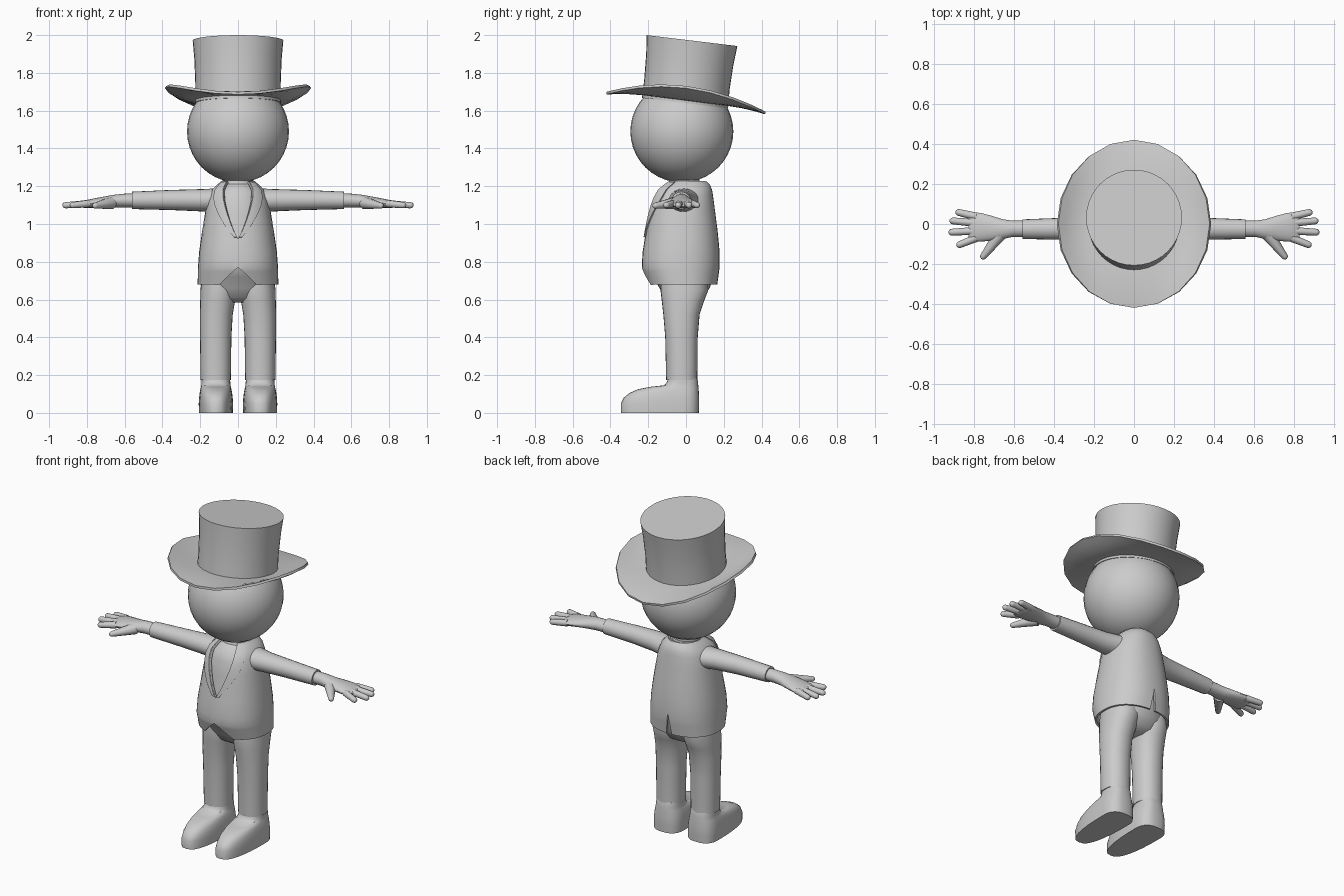
import bpy, bmesh, math
from mathutils import Vector

if "Cube" in bpy.data.objects:
    bpy.data.objects.remove(bpy.data.objects["Cube"])

grey = bpy.data.materials.new("plain grey")
grey.diffuse_color = (0.6, 0.6, 0.6, 1)
grey.use_nodes = True
grey.node_tree.nodes["Principled BSDF"].inputs["Base Color"].default_value = grey.diffuse_color


def loft(name, rings, closed=True, caps=True, mirror=False, thick=0.0, angle=40):
    """Skin a list of point rings, then mirror, thicken and smooth the result."""
    bm = bmesh.new()
    vs = [[bm.verts.new(p) for p in r] for r in rings]
    n = len(rings[0])
    for a, b in zip(vs, vs[1:]):
        for i in range(n if closed else n - 1):
            j = (i + 1) % n
            bm.faces.new((a[i], a[j], b[j], b[i]))
    if closed and caps:
        bm.faces.new(vs[0])
        bm.faces.new(vs[-1])
    bmesh.ops.recalc_face_normals(bm, faces=bm.faces)
    me = bpy.data.meshes.new(name)
    bm.to_mesh(me)
    bm.free()
    me.materials.append(grey)
    ob = bpy.data.objects.new(name, me)
    bpy.context.collection.objects.link(ob)
    if mirror:
        m = ob.modifiers.new("mirror", 'MIRROR')
        m.merge_threshold = 0.0005
    if thick:
        s = ob.modifiers.new("thickness", 'SOLIDIFY')
        s.thickness, s.offset = thick, 0
    bpy.ops.object.select_all(action='DESELECT')
    ob.select_set(True)
    bpy.context.view_layer.objects.active = ob
    bpy.ops.object.convert(target='MESH')
    bpy.ops.object.shade_smooth_by_angle(angle=math.radians(angle))
    return ob


def spow(v, e):
    return math.copysign(abs(v) ** e, v)


def oval_z(z, cx, rx, front, back, n=28, e=1.0):
    """Horizontal oval ring between two depths."""
    cy, ry = (front + back) / 2, (back - front) / 2
    return [(cx + rx * spow(math.sin(t), e), cy - ry * spow(math.cos(t), e), z)
            for t in (2 * math.pi * i / n for i in range(n))]


def oval_x(x, cy, cz, ry, rz, n=20):
    """Ring facing along x."""
    return [(x, cy + ry * math.cos(t), cz + rz * math.sin(t))
            for t in (2 * math.pi * i / n for i in range(n))]


def finger(name, p0, p1, r0, r1, n=10):
    """Tapered tube with a rounded tip."""
    p0, p1 = Vector(p0), Vector(p1)
    d = (p1 - p0).normalized()
    u = d.cross(Vector((0, 0, 1))).normalized()
    w = u.cross(d)
    stops = [(p0, r0)] + [(p1 - d * r1 * (1 - math.sin(k)), r1 * math.cos(k))
                          for k in (0, 0.5, 1.0, 1.4)]
    loft(name, [[c + (u * math.cos(t) + w * math.sin(t)) * r
                 for t in (2 * math.pi * i / n for i in range(n))]
                for c, r in stops], mirror=True, angle=60)


def lerp_table(table, z):
    for a, b in zip(table, table[1:]):
        if z <= b[0]:
            f = (z - a[0]) / (b[0] - a[0])
            return [p + (q - p) * f for p, q in zip(a[1:], b[1:])]
    return table[-1][1:]


# Coat shape: height, half width, front depth, back depth
COAT = [(0.68, 0.208, -0.195, 0.16), (0.77, 0.206, -0.228, 0.172),
        (0.85, 0.20, -0.224, 0.172), (0.95, 0.186, -0.208, 0.163),
        (1.05, 0.17, -0.193, 0.15), (1.13, 0.155, -0.178, 0.14),
        (1.18, 0.132, -0.155, 0.132), (1.205, 0.105, -0.125, 0.122),
        (1.222, 0.085, -0.10, 0.105)]


def coat_point(z, a, out=0.0):
    rx, f, b = lerp_table(COAT, z)
    cy, ry = (f + b) / 2, (b - f) / 2
    return ((rx + out) * spow(math.sin(a), 0.88),
            cy - (ry + out) * spow(math.cos(a), 0.88), z)


def front_gap(z):
    if z < 0.77:
        return 0.42 * (0.77 - z) / 0.09
    return max(0, (z - 0.92) / 0.3) * 0.62


def back_gap(z):
    return max(0, (0.81 - z) / 0.13) * 0.06


# Coat, open in a V at the chest, cut away at the hem and split at the back
heights = [0.68, 0.70, 0.725, 0.75, 0.77, 0.81, 0.85, 0.92, 0.97, 1.02, 1.07,
           1.12, 1.155, 1.18, 1.205, 1.222]
rows = []
for z in heights:
    a0, a1 = front_gap(z), math.pi - back_gap(z)
    rows.append([coat_point(z, a0 + (a1 - a0) * i / 18) for i in range(19)])
loft("coat", rows, closed=False, mirror=True, thick=0.012)

# Lapels following the V
rows = []
for z in (0.93, 0.99, 1.05, 1.10, 1.14, 1.18, 1.205, 1.22):
    g, w = front_gap(z), 0.06 + 0.38 * min(1, (z - 0.93) / 0.2)
    rows.append([coat_point(z, g + w * i / 5, 0.009) for i in range(6)])
loft("lapels", rows, closed=False, mirror=True, thick=0.009)

# Shirt and hips under the coat
body = [oval_z(0.585, 0, 0.10, -0.07, 0.04), oval_z(0.61, 0, 0.165, -0.11, 0.09),
        oval_z(0.66, 0, 0.19, -0.14, 0.125), oval_z(0.72, 0, 0.192, -0.175, 0.145)]
body += [oval_z(z, 0, rx - 0.018, f + 0.018, b - 0.018, e=0.88) for z, rx, f, b in COAT[1:]]
loft("shirt_and_hips", body)

# Neck, collar and head
loft("neck", [oval_z(z, 0, r, -r - 0.01, r - 0.01) for z, r in
              ((1.14, 0.085), (1.22, 0.08), (1.28, 0.085))])
loft("collar", [oval_z(z, 0, r, -r, r + 0.01) for z, r in
                ((1.185, 0.105), (1.21, 0.092), (1.225, 0.088))], caps=False, thick=0.01)
head = []
for i in range(1, 20):
    t = math.pi * i / 20
    r = 0.27 * math.sin(t)
    head.append(oval_z(1.49 - 0.27 * math.cos(t), 0, r, -0.022 - r * 1.01, -0.022 + r * 1.01, 32))
loft("head", head)

# Hat crown, leaning back
N = 40
crown = []
for cy, cz, r in ((-0.005, 1.64, 0.228), (0.005, 1.74, 0.226), (0.02, 1.87, 0.231),
                  (0.032, 1.971, 0.24)):
    crown.append([(r * math.sin(t), cy - r * math.cos(t), cz + 0.12 * r * math.cos(t))
                  for t in (2 * math.pi * i / N for i in range(N))])
loft("hat_crown", crown)

# Hat brim, sides curled up
brim = []
for k in range(6):
    s = k / 5
    rx, ry = 0.215 + 0.168 * s, 0.215 + 0.205 * s
    ring = []
    for i in range(20):
        t = 2 * math.pi * i / 20
        x, y = rx * math.sin(t), -ry * math.cos(t)
        ring.append((x, y, 1.66 - 0.125 * y + s * s * (0.085 * math.sin(t) ** 2 - 0.02)))
    brim.append(ring)
loft("hat_brim", brim, caps=False, thick=0.014)

# Sleeves, cuffs open around the wrists
loft("sleeves", [oval_x(*r) for r in
                 ((0.06, 0, 1.125, 0.09, 0.065), (0.14, -0.012, 1.125, 0.078, 0.062),
                  (0.22, -0.02, 1.126, 0.064, 0.058), (0.36, -0.024, 1.127, 0.055, 0.053),
                  (0.56, -0.026, 1.125, 0.049, 0.046))], mirror=True)

# Hands
loft("palms", [oval_x(*r) for r in
               ((0.52, -0.024, 1.125, 0.04, 0.037), (0.61, -0.024, 1.124, 0.041, 0.036),
                (0.66, -0.026, 1.12, 0.05, 0.034), (0.71, -0.022, 1.116, 0.062, 0.029),
                (0.77, -0.016, 1.11, 0.072, 0.024), (0.815, -0.016, 1.105, 0.074, 0.02),
                (0.83, -0.016, 1.104, 0.062, 0.012))], mirror=True)
tips = ((0.895, 0.062, 0.037), (0.925, 0.017, 0.005), (0.93, -0.042, -0.034), (0.89, -0.11, -0.07))
for i, (x, y, base) in enumerate(tips):
    finger("finger_%d" % (i + 1), (0.79, base, 1.108), (x, y, 1.098), 0.02, 0.017)
finger("thumb", (0.67, -0.05, 1.112), (0.765, -0.175, 1.095), 0.034, 0.016)

# Trouser legs
loft("trouser_legs", [oval_z(z, cx, rx, f, b, e=0.92) for z, cx, rx, f, b in
                      ((0.175, 0.118, 0.080, -0.105, 0.06), (0.40, 0.118, 0.083, -0.11, 0.062),
                       (0.52, 0.115, 0.087, -0.12, 0.072), (0.59, 0.108, 0.092, -0.128, 0.095),
                       (0.65, 0.102, 0.097, -0.135, 0.118), (0.72, 0.10, 0.09, -0.13, 0.115))],
     mirror=True)


# Shoes: long rounded toe, straight heel, flat sole
def shoe_ring(z, w, toe, heel, n=32):
    cy = -0.02
    pts = []
    for i in range(n):
        t = 2 * math.pi * i / n
        c, s = math.cos(t), math.sin(t)
        reach = (cy - toe) if c > 0 else (heel - cy)
        pts.append((0.117 + w * spow(s, 0.75), cy - reach * spow(c, 0.85), z))
    return pts


loft("shoes", [shoe_ring(*r) for r in
               ((0.0, 0.09, -0.345, 0.068), (0.05, 0.091, -0.345, 0.07),
                (0.08, 0.089, -0.33, 0.07), (0.105, 0.086, -0.30, 0.068),
                (0.125, 0.082, -0.255, 0.067), (0.138, 0.079, -0.19, 0.066),
                (0.146, 0.077, -0.115, 0.065), (0.165, 0.076, -0.1, 0.064),
                (0.185, 0.074, -0.095, 0.058))], mirror=True, angle=50)
